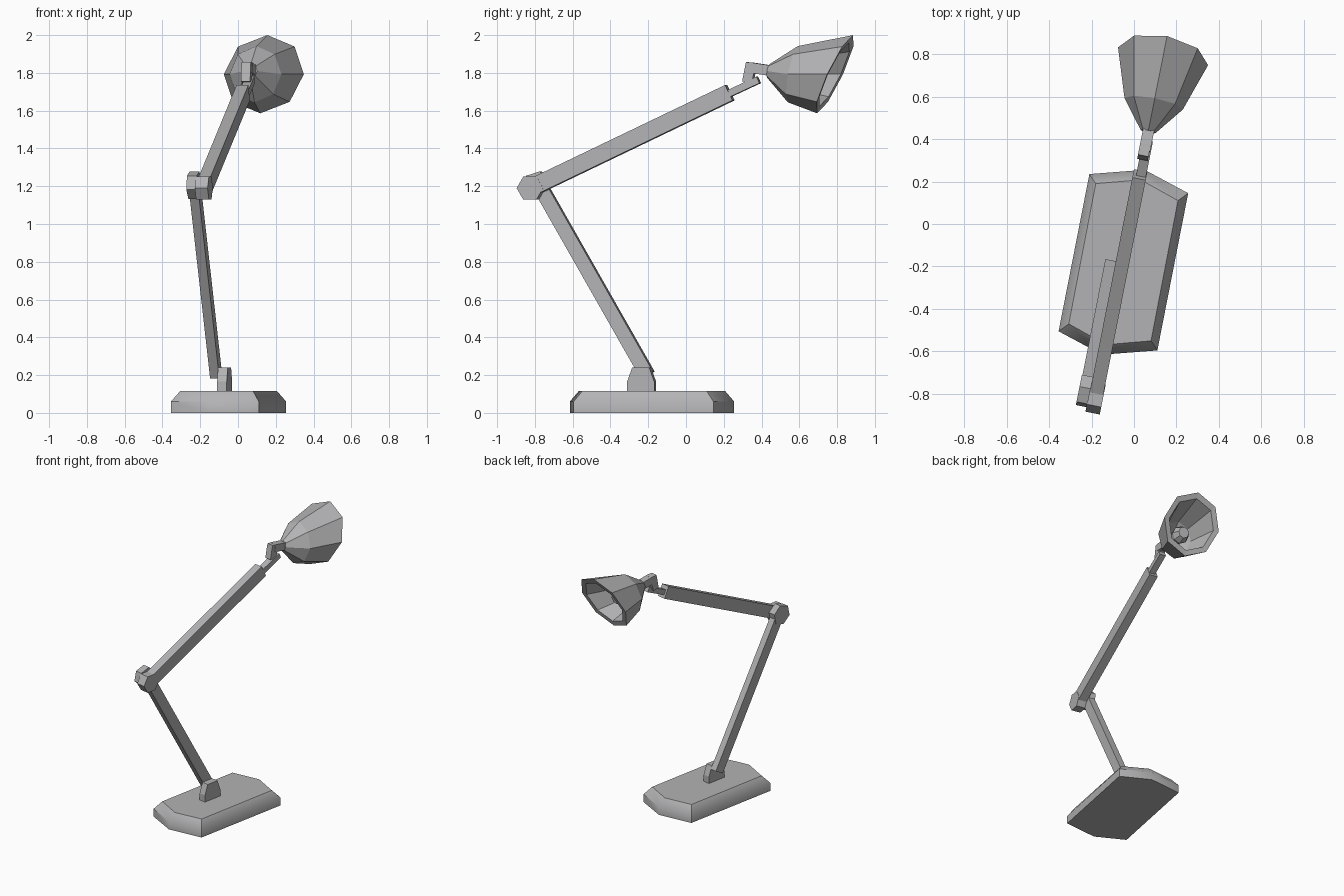
import bpy, bmesh, math
from mathutils import Vector

if "Cube" in bpy.data.objects:
    bpy.data.objects.remove(bpy.data.objects["Cube"])

grey = bpy.data.materials.new("lamp_grey")
grey.diffuse_color = (0.45, 0.45, 0.46, 1)
grey.use_nodes = True
grey.node_tree.nodes["Principled BSDF"].inputs["Base Color"].default_value = grey.diffuse_color

# The lamp is turned slightly: U runs along the arms, V across them
U = Vector((0.194, 0.981, 0))
V = Vector((0.981, -0.194, 0))


def place(r, s, z):
    return U * r + V * s + Vector((0, 0, z))


def loft(name, loops):
    """Closed skin through equal-length loops, capped at both ends."""
    bm = bmesh.new()
    rows = [[bm.verts.new(p) for p in lp] for lp in loops]
    n = len(rows[0])
    for a, b in zip(rows, rows[1:]):
        for i in range(n):
            j = (i + 1) % n
            bm.faces.new((a[i], a[j], b[j], b[i]))
    bm.faces.new(rows[0][::-1])
    bm.faces.new(rows[-1])
    bmesh.ops.recalc_face_normals(bm, faces=bm.faces)
    me = bpy.data.meshes.new(name)
    bm.to_mesh(me)
    bm.free()
    me.materials.append(grey)
    ob = bpy.data.objects.new(name, me)
    bpy.context.collection.objects.link(ob)
    return ob


def plate(name, pts, s0, s1):
    """Side profile (y, z) extruded across the arm direction."""
    shift = 0.194 * (s0 + s1) / 2
    return loft(name, [[place((y + shift) / 0.981, s, z) for y, z in pts]
                       for s in (s0, s1)])


def bar(name, a, b, width, s0, s1):
    a, b = Vector(a), Vector(b)
    d = (b - a).normalized()
    n = Vector((-d.y, d.x)) * width / 2
    return plate(name, [a + n, b + n, b - n, a - n], s0, s1)


def hexagon(name, c, radius, turn, s0, s1):
    pts = [(c[0] + radius * math.cos(math.radians(turn + 60 * i)),
            c[1] + radius * math.sin(math.radians(turn + 60 * i))) for i in range(6)]
    return plate(name, pts, s0, s1)


def oct_rings(name, rings):
    """Octagonal rings (r, z, half width, half height, forward lean)."""
    loops = []
    for r, z, w, h, lean in rings:
        loops.append([place(r + lean * math.cos(t), -0.019 + w * math.sin(t),
                            z + h * math.cos(t))
                      for t in (math.tau * i / 8 for i in range(8))])
    return loft(name, loops)


# Base: six-sided slab with a chamfered top
half = [(-0.16, 0.415), (0.10, 0.435), (0.305, 0.325)]
half_top = [(-0.13, 0.37), (0.082, 0.388), (0.257, 0.29)]


def base_loop(pts, z):
    full = pts + [(-x, -y) for x, y in pts]
    return [Vector((x - 0.05, y - 0.18, z)) for x, y in full]


base = loft("base", [base_loop(half, 0), base_loop(half, 0.06), base_loop(half_top, 0.115)])
bpy.ops.object.select_all(action='DESELECT')
base.select_set(True)
bpy.context.view_layer.objects.active = base
bpy.ops.object.shade_smooth_by_angle(angle=math.radians(42))

# Bracket on the base
plate("base_bracket", [(-0.307, 0.11), (-0.307, 0.165), (-0.28, 0.24),
                       (-0.19, 0.24), (-0.163, 0.165), (-0.163, 0.11)], -0.05, 0.002)

# Lower arm and its elbow disc
bar("lower_arm", (-0.203, 0.20), (-0.775, 1.205), 0.075, -0.1, -0.05)
hexagon("lower_elbow", (-0.786, 1.205), 0.075, 78, -0.103, -0.05)

# Upper arm and its elbow disc
bar("upper_arm", (-0.80, 1.2), (0.232, 1.695), 0.09, -0.05, 0.014)
hexagon("upper_elbow", (-0.82, 1.19), 0.07, 0, -0.053, 0.016)

# Rod, link and neck carrying the shade
bar("arm_rod", (0.20, 1.677), (0.385, 1.763), 0.038, -0.035, 0.012)
plate("head_link", [(0.302, 1.755), (0.322, 1.857), (0.375, 1.852), (0.352, 1.745)],
      -0.045, 0.005)
bar("shade_neck", (0.345, 1.828), (0.46, 1.81), 0.055, -0.045, 0.008)

# Shade: outer skin, slanted rim, inner skin
oct_rings("shade", [
    (0.440, 1.810, 0.036, 0.036, 0.006),
    (0.573, 1.793, 0.140, 0.149, 0.027),
    (0.801, 1.793, 0.216, 0.207, 0.097),
    (0.797, 1.793, 0.176, 0.168, 0.079),
    (0.590, 1.793, 0.110, 0.117, 0.021),
    (0.525, 1.800, 0.060, 0.060, 0.010)])

# Bulb inside the shade
oct_rings("bulb", [
    (0.515, 1.800, 0.035, 0.035, 0.005),
    (0.570, 1.795, 0.045, 0.045, 0.008),
    (0.640, 1.788, 0.062, 0.062, 0.012),
    (0.690, 1.782, 0.040, 0.040, 0.008)])
